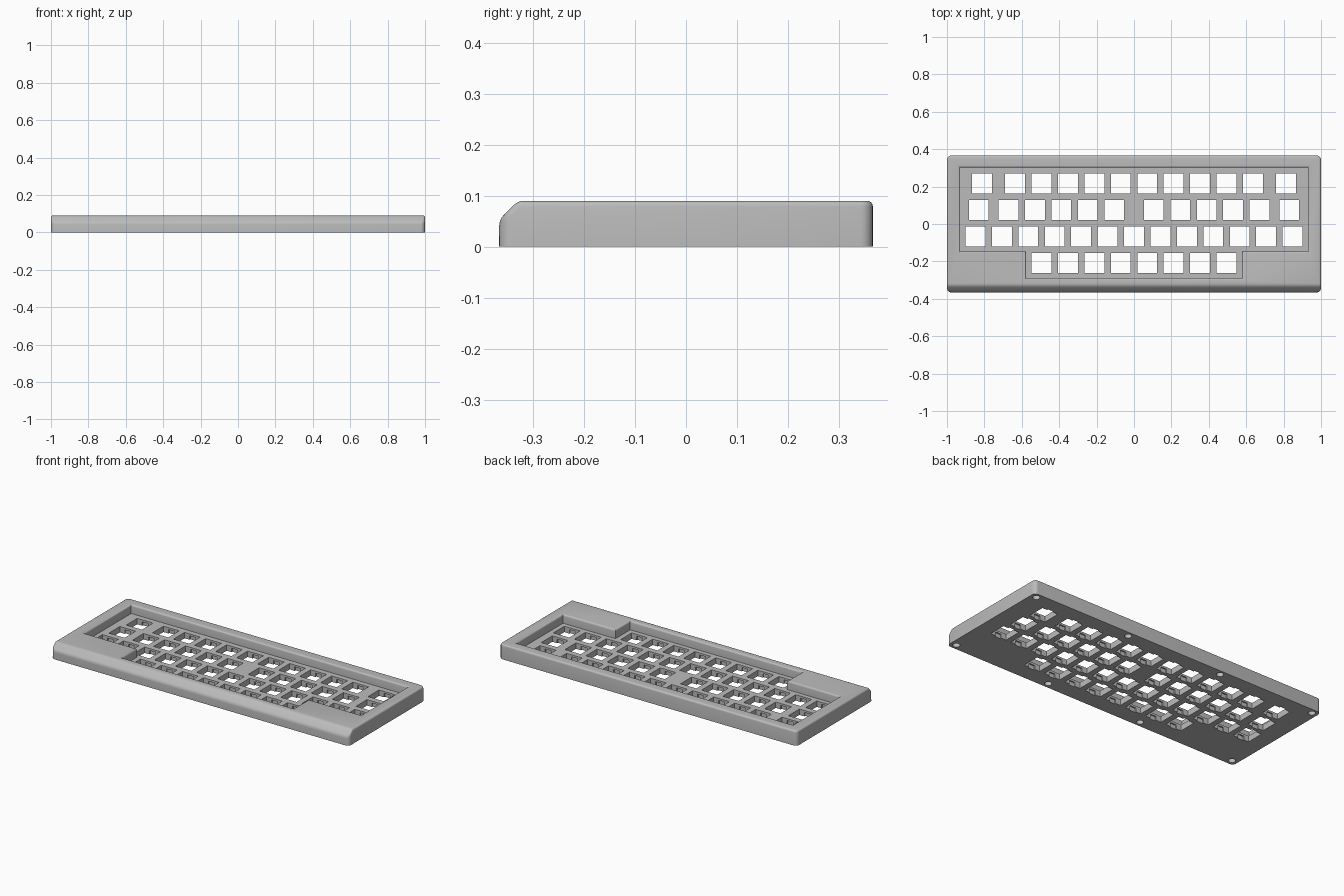
import bpy, bmesh, math
from mathutils import Vector

if "Cube" in bpy.data.objects:
    bpy.data.objects.remove(bpy.data.objects["Cube"], do_unlink=True)

PITCH = 0.1413        # key spacing
HOLE = 0.106          # switch hole size
HEIGHT = 0.09
HALF_Y = 0.366
PLATE_TOP = 0.036
CORNER = 0.024
ROUND = 0.011

grey = bpy.data.materials.new("case_grey")
grey.use_nodes = True
colour = (0.5, 0.5, 0.5, 1)
grey.diffuse_color = colour
grey.node_tree.nodes["Principled BSDF"].inputs["Base Color"].default_value = colour


def make_object(name, bm):
    bmesh.ops.recalc_face_normals(bm, faces=bm.faces)
    mesh = bpy.data.meshes.new(name)
    bm.to_mesh(mesh)
    bm.free()
    mesh.materials.append(grey)
    obj = bpy.data.objects.new(name, mesh)
    bpy.context.collection.objects.link(obj)
    return obj


def loft(bm, layers):
    """Closed solid through stacked loops of points."""
    rings = [[bm.verts.new(p) for p in layer] for layer in layers]
    n = len(rings[0])
    for low, high in zip(rings, rings[1:]):
        for i in range(n):
            j = (i + 1) % n
            bm.faces.new((low[i], low[j], high[j], high[i]))
    bm.faces.new(rings[0][::-1])
    bm.faces.new(rings[-1])


def add_box(bm, x, y, sx, sy, z0, z1):
    corners = [(-1, -1), (1, -1), (1, 1), (-1, 1)]
    loft(bm, [[(x + a * sx / 2, y + b * sy / 2, z) for a, b in corners] for z in (z0, z1)])


def cut(target, bm, name):
    cutter = make_object(name, bm)
    cutter.hide_render = True
    mod = target.modifiers.new(name, "BOOLEAN")
    mod.operation = "DIFFERENCE"
    mod.solver = "EXACT"
    mod.object = cutter
    bpy.context.view_layer.objects.active = target
    bpy.ops.object.modifier_apply(modifier=name)
    bpy.data.objects.remove(cutter, do_unlink=True)


# Case body: rounded rectangle, sloped front edge, softened upper edges
outline = []
for quarter, (sx, sy) in enumerate([(1, 1), (-1, 1), (-1, -1), (1, -1)]):
    for step in range(7):
        a = math.pi / 2 * (quarter + step / 6)
        outline.append((sx * (1 - CORNER) + CORNER * math.cos(a),
                        sy * (HALF_Y - CORNER) + CORNER * math.sin(a)))
body = bmesh.new()
loft(body, [[(x, y, z) for x, y in outline] for z in (0, HEIGHT)])
bmesh.ops.recalc_face_normals(body, faces=body.faces)
cutting = bmesh.ops.bisect_plane(
    body, geom=body.verts[:] + body.edges[:] + body.faces[:], dist=1e-6,
    plane_co=Vector((0, -HALF_Y, 0.053)), plane_no=Vector((0, -1, 1)), clear_outer=True)
rim = [e for e in cutting["geom_cut"] if isinstance(e, bmesh.types.BMEdge)]
bmesh.ops.edgeloop_fill(body, edges=rim)
bmesh.ops.recalc_face_normals(body, faces=body.faces)
sharp = [e for e in body.edges if e.calc_face_angle(0) > math.radians(30)
         and min(v.co.z for v in e.verts) > 0.02]
bmesh.ops.bevel(body, geom=sharp, offset=ROUND, segments=4, profile=0.5,
                affect="EDGES", clamp_overlap=False)
case = make_object("keyboard_case", body)

# Stepped recess above the switch plate, with a rounded upper lip
half = [(0.929, 0.302, 1), (0.929, -0.147, -1), (0.577, -0.147, -1), (0.577, -0.289, -1)]
steps = [(PLATE_TOP, 0)]
for k in range(5):
    a = math.pi / 2 * k / 4
    steps.append((HEIGHT - ROUND + ROUND * math.sin(a), ROUND * (1 - math.cos(a))))
steps.append((HEIGHT + 0.02, ROUND))
recess = bmesh.new()
layers = []
for z, d in steps:
    right = [(x + d, y + s * d, z) for x, y, s in half]
    layers.append(right + [(-x, y, z) for x, y, z in reversed(right)])
loft(recess, layers)
cut(case, recess, "recess_cutter")

# Switch holes: key centres of each row in key units, back to front
rows = [
    [-5.75] + [i - 4.5 for i in range(10)] + [5.75],
    [s * k for s in (-1, 1) for k in (0.75, 1.75, 2.75, 3.75, 4.75, 5.875)],
    list(range(-6, 7)),
    [i - 3.5 for i in range(8)],
]
holes, notches = bmesh.new(), bmesh.new()
for r, row in enumerate(rows):
    for key in row:
        x, y = key * PITCH, 0.216 - r * PITCH
        add_box(holes, x, y, HOLE, HOLE, -0.02, 0.06)
        add_box(notches, x, y, 0.04, HOLE + 0.016, -0.02, 0.024)

cut(case, holes, "switch_hole_cutter")
cut(case, notches, "clip_notch_cutter")

# Screw holes along the underside
screws = bmesh.new()
for x in (-0.963, -0.321, 0.321, 0.963):
    for y in (-0.333, 0.333):
        ring = [(x + 0.02 * math.cos(math.tau * i / 20), y + 0.02 * math.sin(math.tau * i / 20))
                for i in range(20)]
        loft(screws, [[(a, b, z) for a, b in ring] for z in (-0.02, 0.03)])
cut(case, screws, "screw_hole_cutter")

# Smooth the fillets, keep hard edges
bpy.ops.object.select_all(action="DESELECT")
case.select_set(True)
bpy.context.view_layer.objects.active = case
bpy.ops.object.shade_smooth_by_angle(angle=math.radians(30))
